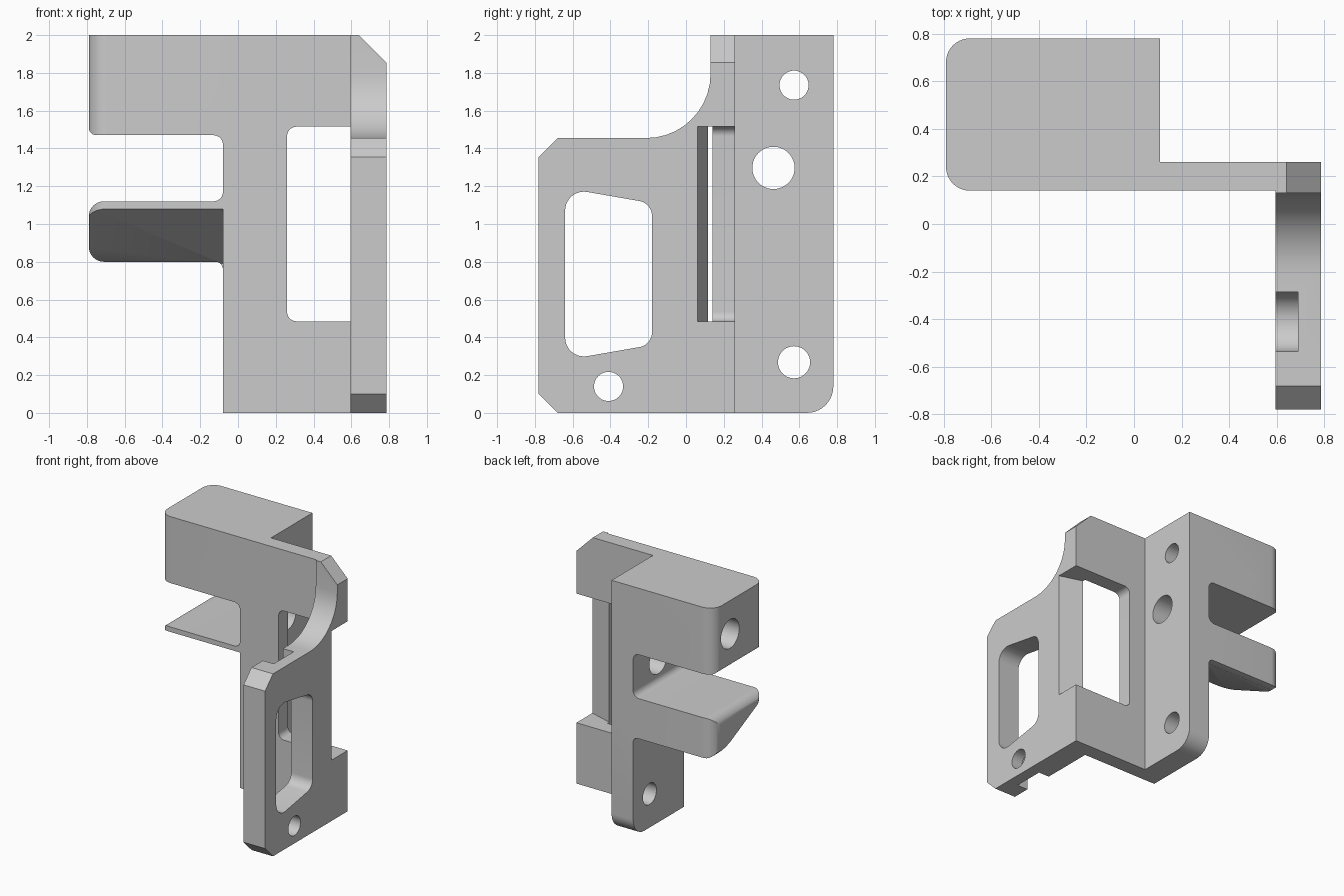
import bpy
import bmesh
from math import pi, sin, tan
from mathutils import Vector

if "Cube" in bpy.data.objects:
    bpy.data.objects.remove(bpy.data.objects["Cube"])

grey = bpy.data.materials.new("plain grey")
grey.use_nodes = True
COLOUR = (0.6, 0.6, 0.6, 1)
grey.diffuse_color = COLOUR
grey.node_tree.nodes["Principled BSDF"].inputs["Base Color"].default_value = COLOUR


def rounded(corners, steps=10):
    """Profile from corners (u, v, optional radius) with true arc fillets."""
    out = []
    for i, c in enumerate(corners):
        p = Vector((c[0], c[1], 0))
        if len(c) < 3:
            out.append(p)
            continue
        r = c[2]
        prev, nxt = corners[i - 1], corners[(i + 1) % len(corners)]
        d1 = (Vector((prev[0], prev[1], 0)) - p).normalized()
        d2 = (Vector((nxt[0], nxt[1], 0)) - p).normalized()
        half = d1.angle(d2) / 2
        centre = p + (d1 + d2).normalized() * r / sin(half)
        a = (p + d1 * r / tan(half) - centre).normalized()
        b = (p + d2 * r / tan(half) - centre).normalized()
        out += [centre + a.slerp(b, k / steps) * r for k in range(steps + 1)]
    return out


PLANES = {"x": lambda u, v, w: (w, u, v),
          "y": lambda u, v, w: (u, w, v),
          "z": lambda u, v, w: (u, v, w)}


def prism(name, corners, axis, lo, hi):
    """Extrude a rounded profile along an axis from lo to hi."""
    place = PLANES[axis]
    pts = rounded(corners)
    n = len(pts)
    bm = bmesh.new()
    near, far = ([bm.verts.new(place(p.x, p.y, w)) for p in pts] for w in (lo, hi))
    bm.faces.new(near)
    bm.faces.new(far[::-1])
    for i in range(n):
        j = (i + 1) % n
        bm.faces.new((near[j], near[i], far[i], far[j]))
    return finish(name, bm)


def bore(y, z, x0, x1, r0, r1=None):
    """Round cutter along x, tapered when two radii are given."""
    bm = bmesh.new()
    bmesh.ops.create_cone(bm, cap_ends=True, segments=48, radius1=r0,
                          radius2=r1 or r0, depth=x1 - x0)
    for v in bm.verts:
        v.co = (v.co.z + (x0 + x1) / 2, y + v.co.x, z + v.co.y)
    return finish("bore_cutter", bm)


def finish(name, bm):
    bmesh.ops.recalc_face_normals(bm, faces=bm.faces)
    me = bpy.data.meshes.new(name)
    bm.to_mesh(me)
    bm.free()
    me.materials.append(grey)
    ob = bpy.data.objects.new(name, me)
    bpy.context.collection.objects.link(ob)
    return ob


def combine(ob, other, op="DIFFERENCE"):
    mod = ob.modifiers.new("combine", "BOOLEAN")
    mod.operation, mod.object, mod.solver = op, other, "EXACT"
    bpy.ops.object.select_all(action="DESELECT")
    bpy.context.view_layer.objects.active = ob
    ob.select_set(True)
    bpy.ops.object.modifier_apply(modifier=mod.name)
    bpy.data.objects.remove(other)


L, R, F, M, B = -0.79, 0.785, 0.14, 0.26, 0.78

# Post with top beam and lower shelf
bracket = prism("bracket", [
    (-0.08, 0), (0.11, 0), (0.11, 2), (L, 2), (L, 1.47, 0.04), (-0.08, 1.47, 0.05),
    (-0.08, 1.12, 0.05), (L, 1.12, 0.08), (L, 0.8, 0.08), (-0.08, 0.8, 0.04)], "y", 0, 1)
combine(bracket, prism("plan", [(L, F, 0.1), (0.5, F), (0.5, B), (L, B, 0.1)],
                       "z", -0.1, 2.1), "INTERSECT")
# Rounded lower back corner of the post
combine(bracket, prism("side", [(-0.1, 0), (B, 0, 0.14), (B, 2.1), (-0.1, 2.1)],
                       "x", -1, 1), "INTERSECT")
# Sloped underside of the shelf
combine(bracket, prism("slope", [(0, 1.148), (0.74, 0.79), (0.74, 0.6), (0, 0.6)],
                       "x", -1, -0.08))

# Front wall and side plate
combine(bracket, prism("front_wall", [(0, 0), (R, 0), (R, 2), (0, 2)], "y", F, M), "UNION")
combine(bracket, prism("side_plate", [
    (-0.68, 0), (M, 0), (M, 2), (0.13, 2), (0.13, 1.455, 0.34), (-0.68, 1.455),
    (-0.78, 1.355), (-0.78, 0.1)], "x", 0.595, R), "UNION")

# Window through the wall, with a slanted notch into the plate
combine(bracket, prism("window", [(0.26, 0.485, 0.05), (0.596, 0.485), (0.596, 1.515),
                                  (0.26, 1.515, 0.05)], "y", 0.1, 0.4))
combine(bracket, prism("notch", [(0.59, 0.118), (R, 0.06), (0.9, 0.025), (0.9, 0.4),
                                 (0.59, 0.4)], "z", 0.485, 1.515))
# Chamfered top corner
combine(bracket, prism("corner", [(0.64, 2), (0.9, 1.74), (0.9, 2.2), (0.64, 2.2)], "y", 0, 0.5))
# Opening in the side plate
combine(bracket, prism("opening", [(-0.64, 0.28, 0.1), (-0.18, 0.36, 0.08),
                                   (-0.18, 1.11, 0.08), (-0.64, 1.19, 0.1)], "x", 0.5, 0.9))

# Plate screw holes with round-ended nut slots open to the plate edge
for z, edge in ((1.32, 1.6), (0.14, -0.1)):
    combine(bracket, bore(-0.41, z, 0.5, 0.9, 0.077))
    inner = z - 0.125 if edge > z else z + 0.125
    combine(bracket, prism("nut_slot", [(-0.535, edge), (-0.535, inner, 0.12),
                                        (-0.285, inner, 0.12), (-0.285, edge)], "x", 0.5, 0.69))

# Bores through the beam and post
combine(bracket, bore(0.572, 1.735, -1, 0.3, 0.077))
combine(bracket, bore(0.572, 1.735, -1, -0.4, 0.115))
combine(bracket, bore(0.463, 1.297, -0.3, 0.3, 0.112))
combine(bracket, bore(0.572, 0.268, -0.3, 0.3, 0.085))
combine(bracket, bore(0.572, 0.268, 0.08, 0.111, 0.085, 0.102))

bpy.ops.object.select_all(action="DESELECT")
bracket.select_set(True)
bpy.context.view_layer.objects.active = bracket
bpy.ops.object.shade_smooth_by_angle(angle=pi / 6)
